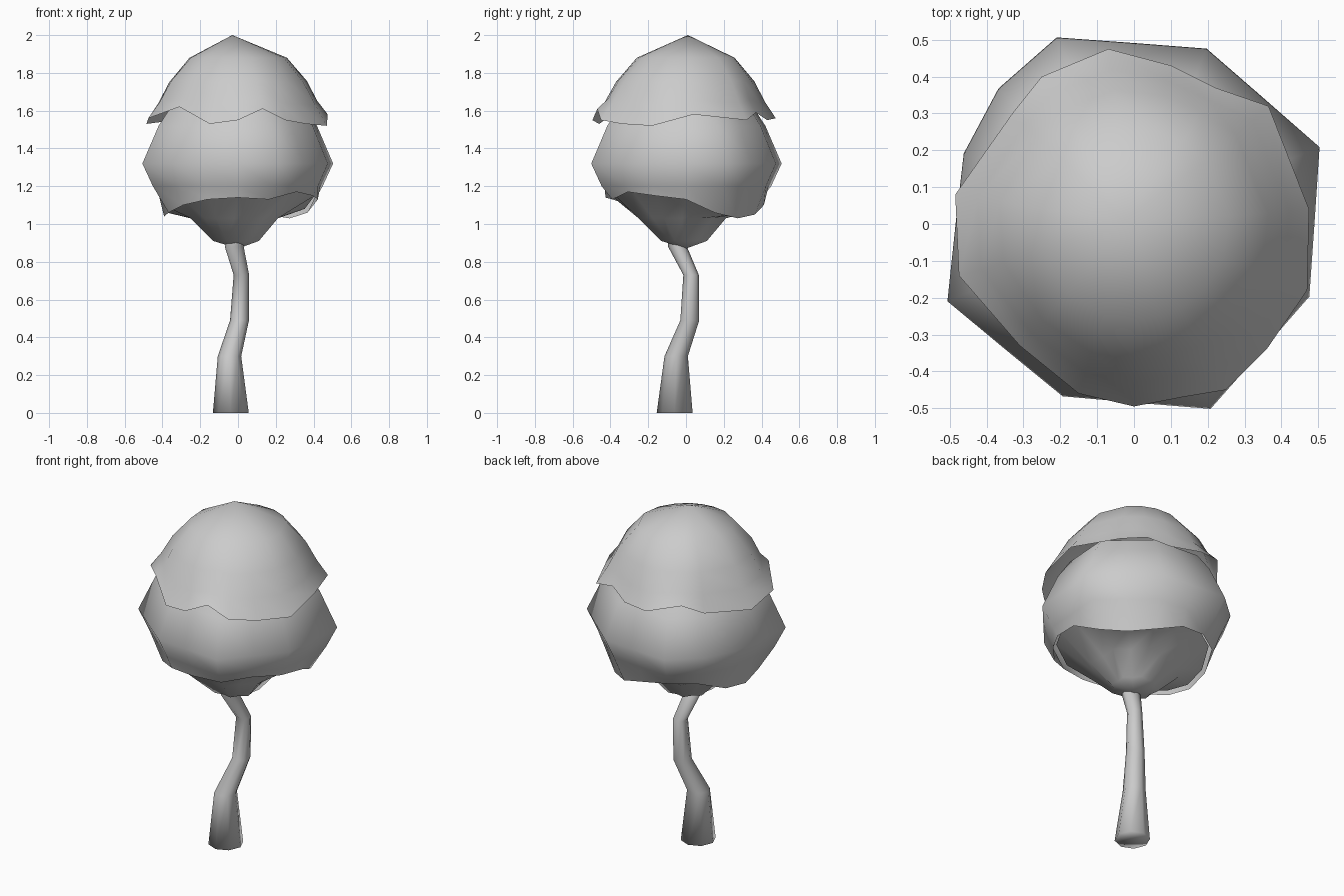
import bpy, bmesh, math

if "Cube" in bpy.data.objects:
    bpy.data.objects.remove(bpy.data.objects["Cube"])


def loft(name, rings, tip=None):
    """Skin a list of point rings; an optional tip closes the first ring."""
    bm = bmesh.new()
    vr = [[bm.verts.new(p) for p in r] for r in rings]
    n = len(vr[0])
    for a, b in zip(vr, vr[1:]):
        for i in range(n):
            j = (i + 1) % n
            bm.faces.new((a[i], a[j], b[j], b[i]))
    if tip:
        t = bm.verts.new(tip)
        for i in range(n):
            bm.faces.new((vr[0][(i + 1) % n], vr[0][i], t))
    # face the skin outwards, away from its axis
    bm.normal_update()
    if sum(f.normal.xy.dot(f.calc_center_median().xy) * f.calc_area() for f in bm.faces) < 0:
        bmesh.ops.reverse_faces(bm, faces=bm.faces)
    me = bpy.data.meshes.new(name)
    bm.to_mesh(me)
    bm.free()
    for p in me.polygons:
        p.use_smooth = True
    ob = bpy.data.objects.new(name, me)
    bpy.context.collection.objects.link(ob)
    return ob


def ring(radii, heights, cx=0.0, cy=0.0, n=16):
    """One ring; radii and heights may be numbers or per-vertex lists."""
    pts = []
    for i in range(n):
        a = 2 * math.pi * i / n
        r = radii[i] if isinstance(radii, list) else radii
        z = heights[i] if isinstance(heights, list) else heights
        pts.append((cx + r * math.cos(a), cy + r * math.sin(a), z))
    return pts


# crooked trunk
path = [(-0.038, -0.06, 0.0, 0.095), (-0.045, -0.052, 0.3, 0.062),
        (0.008, 0.02, 0.49, 0.05), (0.018, 0.027, 0.73, 0.041),
        (-0.02, -0.045, 0.88, 0.05), (-0.005, -0.06, 0.94, 0.035)]
loft("trunk", [ring(r, z, x, y, 8) for x, y, z, r in path], tip=(-0.038, -0.06, 0.0))

# top foliage cap with ragged, flared rim
rim = [(.475, .04, 1.58), (.365, .32, 1.55), (.22, .37, 1.59), (.10, .43, 1.55),
       (-.07, .475, 1.56), (-.25, .40, 1.61), (-.33, .30, 1.55), (-.485, .08, 1.53),
       (-.475, -.14, 1.56), (-.31, -.33, 1.62), (-.15, -.46, 1.53), (0, -.495, 1.55),
       (.13, -.47, 1.61), (.25, -.45, 1.55), (.36, -.34, 1.53), (.47, -.18, 1.52)]


def cap_ring(radius, z, follow=0.0):
    """Ring under the rim's own angles, partly following its waviness."""
    pts = []
    for x, y, rz in rim:
        k = radius / math.hypot(x, y)
        k = k * (1 - follow) + follow * radius / 0.475
        pts.append((x * k, y * k, z + follow * 0.5 * (rz - 1.56)))
    return pts


loft("top_foliage", [cap_ring(0.26, 1.88), cap_ring(0.365, 1.755, 0.3),
                     cap_ring(0.42, 1.645, 0.7), rim], tip=(-0.03, 0.01, 2.0))

# middle foliage: octagonal bulge with ragged lower rim
corner = [.545, .515, .548, .50, .548, .506, .543, .515]
bulge = []
for i, c in enumerate(corner):
    bulge += [(corner[i - 1] + c) / 2 * math.cos(math.pi / 8), c]
bulge[6] = .52
low_z = [1.13, 1.06, 1.03, 1.05, 1.10, 1.12, 1.12, 1.06,
         1.04, 1.06, 1.10, 1.13, 1.14, 1.13, 1.17, 1.15]
low_r = [.405 + 0.35 * (z - 1.08) for z in low_z]
loft("middle_foliage", [
    ring([b * 0.70 for b in bulge], 1.62),
    ring([b * 0.83 for b in bulge], 1.52),
    ring(bulge, 1.32),
    ring([b * 0.89 for b in bulge], 1.20),
    ring(low_r, low_z)])

# lower foliage cup, spreading out to the ragged rim
loft("lower_foliage", [
    ring([.11, .13] * 8, 0.91, -0.01, -0.01),
    ring([.22, .25] * 8, 1.03, -0.02, -0.02),
    ring([r * 0.96 for r in low_r], [z + 0.02 for z in low_z])], tip=(0.0, 0.0, 0.87))
